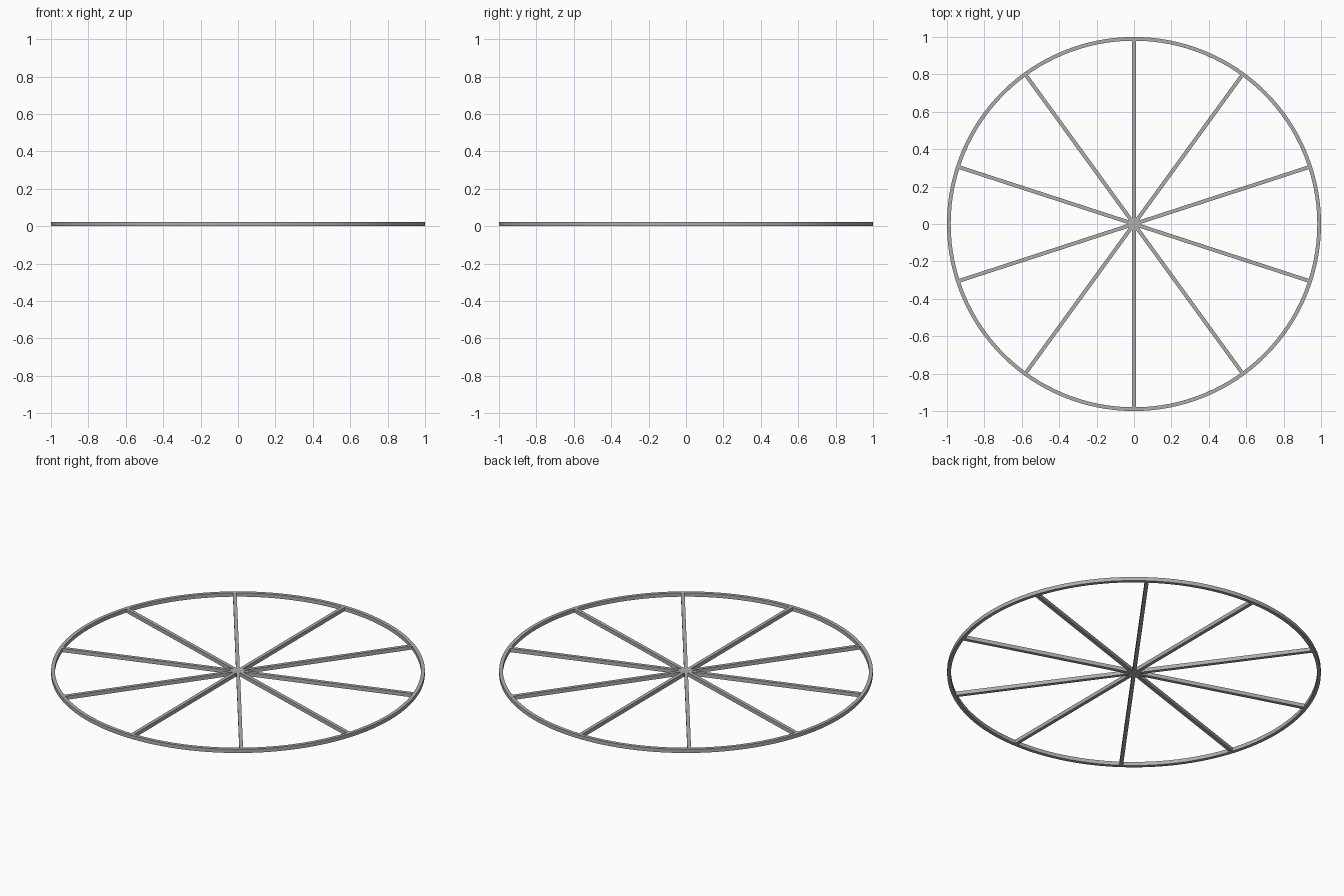
import bpy, bmesh, math
from mathutils import Matrix

if "Cube" in bpy.data.objects:
    bpy.data.objects.remove(bpy.data.objects["Cube"])

HEIGHT = 0.022
WIDTH = 0.02
SEGMENTS = 128

metal = bpy.data.materials.new("grey_metal")
metal.use_nodes = True
colour = (0.42, 0.42, 0.42, 1)
metal.diffuse_color = colour
metal.node_tree.nodes["Principled BSDF"].inputs["Base Color"].default_value = colour


def add_object(name, bm):
    bmesh.ops.recalc_face_normals(bm, faces=bm.faces)
    mesh = bpy.data.meshes.new(name)
    bm.to_mesh(mesh)
    bm.free()
    mesh.materials.append(metal)
    obj = bpy.data.objects.new(name, mesh)
    bpy.context.collection.objects.link(obj)
    return obj


# Rim: rectangular section swept around the centre
bm = bmesh.new()
section = [(1 - WIDTH, 0), (1, 0), (1, HEIGHT), (1 - WIDTH, HEIGHT)]
loops = []
for i in range(SEGMENTS):
    a = math.tau * i / SEGMENTS
    loops.append([bm.verts.new((r * math.cos(a), r * math.sin(a), z)) for r, z in section])
for i, loop in enumerate(loops):
    following = loops[(i + 1) % SEGMENTS]
    for j in range(4):
        k = (j + 1) % 4
        bm.faces.new((loop[j], loop[k], following[k], following[j]))
rim = add_object("rim", bm)
bpy.context.view_layer.objects.active = rim
rim.select_set(True)
bpy.ops.object.shade_smooth_by_angle(angle=math.radians(30))

# Spokes: five straight bars crossing at the centre, ends buried in the rim
for i in range(5):
    bm = bmesh.new()
    size = Matrix.Diagonal((WIDTH, 2 - WIDTH, HEIGHT, 1))
    bmesh.ops.create_cube(bm, size=1, matrix=Matrix.Translation((0, 0, HEIGHT / 2)) @ size)
    bar = add_object(f"spoke_bar_{i + 1}", bm)
    bar.rotation_euler.z = math.pi * i / 5
